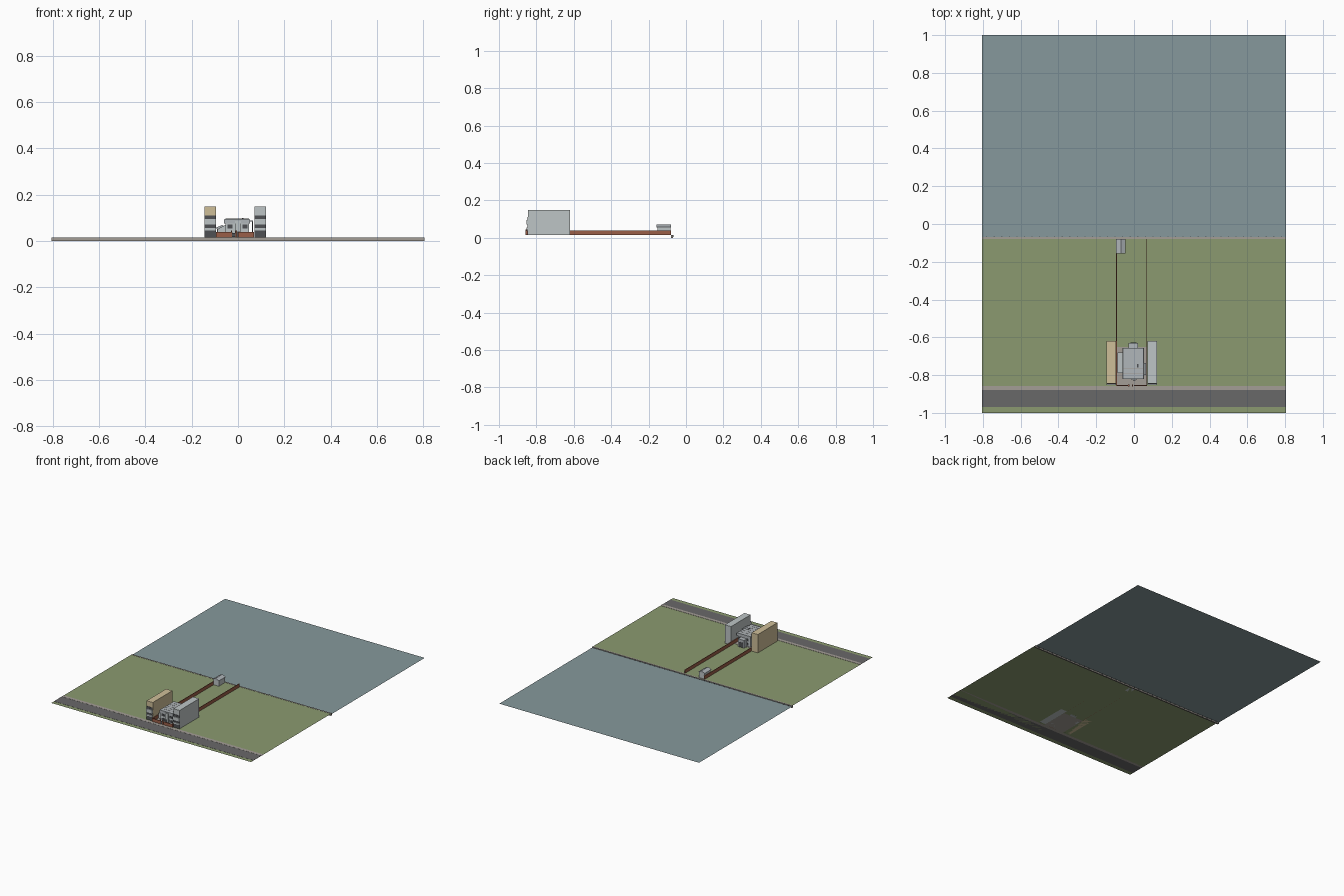
import bpy

if "Cube" in bpy.data.objects:
    bpy.data.objects.remove(bpy.data.objects["Cube"])


def lin(c):
    c /= 255
    return c / 12.92 if c <= 0.04045 else ((c + 0.055) / 1.055) ** 2.4


def material(name, r, g, b):
    m = bpy.data.materials.new(name)
    m.diffuse_color = (lin(r), lin(g), lin(b), 1)
    m.use_nodes = True
    m.node_tree.nodes["Principled BSDF"].inputs["Base Color"].default_value = m.diffuse_color
    return m


WATER = material("water", 134, 153, 156)
GRASS = material("grass", 139, 154, 112)
ROAD = material("asphalt", 105, 104, 105)
STONE = material("pavement", 163, 157, 150)
TAN = material("tan_render", 207, 191, 153)
GREY = material("pale_grey", 190, 197, 198)
BRICK = material("brick", 154, 94, 72)
DARK = material("dark_glass", 78, 80, 84)
ROOF = material("roof_grey", 176, 182, 186)

G = 0.015  # ground level


def mesh(name, verts, faces, mat):
    me = bpy.data.meshes.new(name)
    me.from_pydata(verts, [], faces)
    me.materials.append(mat)
    ob = bpy.data.objects.new(name, me)
    bpy.context.collection.objects.link(ob)
    return ob


def sheet(name, x0, x1, y0, y1, z, mat):
    return mesh(name, [(x0, y0, z), (x1, y0, z), (x1, y1, z), (x0, y1, z)],
                [(0, 1, 2, 3)], mat)


def prism(name, profile, y0, y1, mat):
    """Extrude an x/z profile (counter-clockwise from the front) along y."""
    n = len(profile)
    verts = [(x, y, z) for y in (y0, y1) for x, z in profile]
    faces = [tuple(range(n)), tuple(reversed(range(n, 2 * n)))]
    faces += [(i, i + n, (i + 1) % n + n, (i + 1) % n) for i in range(n)]
    return mesh(name, verts, faces, mat)


def box(name, x0, x1, y0, y1, z0, z1, mat):
    return prism(name, [(x0, z0), (x1, z0), (x1, z1), (x0, z1)], y0, y1, mat)


# Land, water and street
W = 0.805
sheet("water", -W, W, -0.07, 1.0, 0.01, WATER)
sheet("lawn", -W, W, -1.0, -0.08, G, GRASS)
box("sea_wall", -W, W, -0.08, -0.07, 0.0, G + 0.001, STONE)
box("road", -W, W, -0.97, -0.88, G, G + 0.0008, ROAD)
box("sidewalk", -W, W, -0.88, -0.857, G, G + 0.0015, STONE)
for i in range(40):
    x = -0.78 + i * 0.04
    box("sea_wall_pile", x - 0.003, x + 0.003, -0.07, -0.067, 0.004, G, DARK)

# Paved plot around the house
box("plot_paving", -0.093, 0.07, -0.857, -0.65, G, G + 0.001, STONE)

# Brick garden walls
for x in (-0.092, 0.068):
    box("side_wall", x - 0.002, x + 0.002, -0.855, -0.08, G, 0.04, BRICK)
for x0, x1 in ((-0.092, -0.028), (0.0, 0.068)):
    box("front_wall", x0, x1, -0.857, -0.852, G, 0.039, BRICK)
for x in (-0.028, -0.008):
    box("gate_post", x - 0.003, x + 0.003, -0.859, -0.851, G, 0.045, BRICK)
box("gate", -0.025, -0.011, -0.856, -0.854, G + 0.002, 0.036, DARK)

# Neighbouring blocks with banded fronts
for name, x0, x1, mat in (("left_block", -0.145, -0.095, TAN),
                          ("right_block", 0.071, 0.121, GREY)):
    box(name, x0, x1, -0.845, -0.62, G, 0.149, mat)
    for z0, z1 in ((G, 0.045), (0.056, 0.071), (0.096, 0.111)):
        box(name + "_window_band", x0 + 0.001, x1 - 0.001, -0.847, -0.845, z0, z1, DARK)
    for z0, z1 in ((0.045, 0.056), (0.071, 0.096)):
        box(name + "_balcony", x0, x1, -0.853, -0.845, z0, z1, GREY)

# House body, flat-topped roof and rear extension
box("house_body", -0.055, 0.047, -0.815, -0.663, G, 0.078, GREY)
prism("house_roof", [(-0.06, 0.076), (0.052, 0.076), (0.052, 0.092),
                     (0.049, 0.096), (-0.057, 0.096), (-0.06, 0.092)],
      -0.82, -0.657, ROOF)
for i in range(1, 6):
    y = -0.82 + i * 0.027
    box("roof_seam", -0.055, 0.047, y - 0.0006, y + 0.0006, 0.0955, 0.0968, STONE)
box("roof_vent", 0.017, 0.023, -0.76, -0.74, 0.095, 0.099, DARK)
box("rear_extension", -0.028, 0.022, -0.663, -0.63, G, 0.07, ROOF)
box("rear_door", -0.018, 0.012, -0.63, -0.628, G, 0.05, DARK)

# Low side wing and side porch
prism("left_wing", [(-0.088, G), (-0.055, G), (-0.055, 0.069), (-0.088, 0.052)],
      -0.79, -0.68, GREY)
box("side_porch", 0.047, 0.064, -0.8, -0.735, 0.084, 0.09, ROOF)
for y in (-0.798, -0.738):
    box("porch_post", 0.061, 0.064, y - 0.0015, y + 0.0015, G, 0.085, DARK)

# House front: windows, door and central bay
box("front_bay", -0.012, 0.014, -0.826, -0.815, G, 0.088, GREY)
box("front_door", -0.006, 0.008, -0.828, -0.826, G, 0.042, DARK)
for x in (-0.034, 0.031):
    for z in (0.024, 0.055):
        box("front_window", x - 0.011, x + 0.011, -0.817, -0.815, z, z + 0.016, DARK)
        box("rear_window", x - 0.007, x + 0.007, -0.663, -0.661, z, z + 0.016, DARK)

# Waterside shed with a gable roof
box("shed", -0.09, -0.048, -0.152, -0.083, G, 0.055, GREY)
prism("shed_roof", [(-0.094, 0.055), (-0.044, 0.055), (-0.044, 0.058),
                    (-0.069, 0.07), (-0.094, 0.058)], -0.157, -0.08, ROOF)
